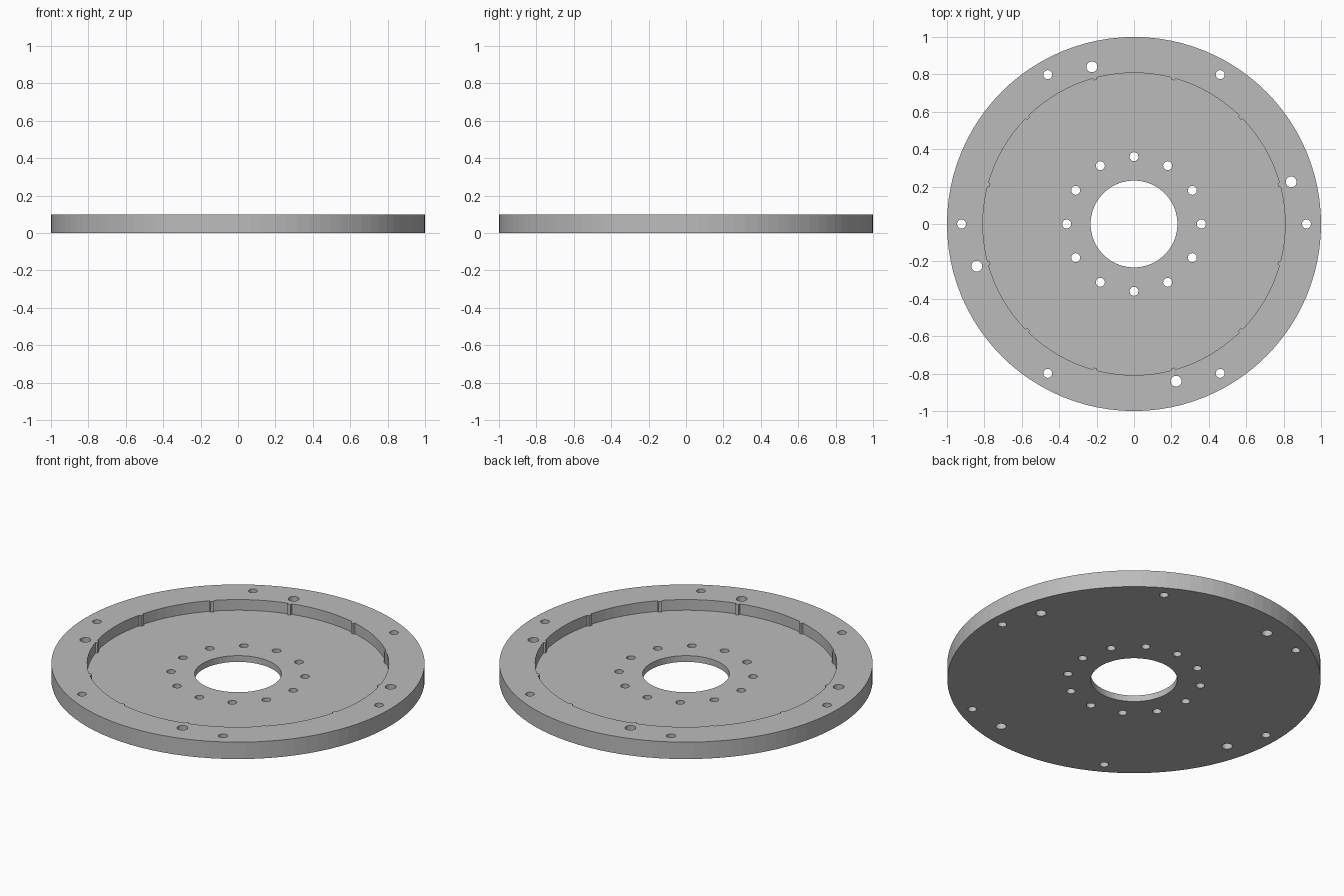
import bpy, bmesh
from math import cos, sin, radians, pi

cube = bpy.data.objects.get("Cube")
if cube:
    bpy.data.objects.remove(cube, do_unlink=True)

HEIGHT, FLOOR = 0.1, 0.037

metal = bpy.data.materials.new("grey metal")
metal.use_nodes = True
metal.diffuse_color = (0.5, 0.5, 0.5, 1)
metal.node_tree.nodes["Principled BSDF"].inputs["Base Color"].default_value = (0.5, 0.5, 0.5, 1)


def circle(radius, sides, cx=0, cy=0):
    return [(cx + radius * cos(2 * pi * i / sides), cy + radius * sin(2 * pi * i / sides))
            for i in range(sides)]


def prisms(name, outlines, z0, z1):
    """Extrude each closed outline from z0 to z1, all in one object."""
    bm = bmesh.new()
    for outline in outlines:
        low = [bm.verts.new((x, y, z0)) for x, y in outline]
        high = [bm.verts.new((x, y, z1)) for x, y in outline]
        bm.faces.new(low[::-1])
        bm.faces.new(high)
        for i in range(len(low)):
            j = (i + 1) % len(low)
            bm.faces.new((low[i], low[j], high[j], high[i]))
    mesh = bpy.data.meshes.new(name)
    bm.to_mesh(mesh)
    bm.free()
    mesh.materials.append(metal)
    obj = bpy.data.objects.new(name, mesh)
    bpy.context.collection.objects.link(obj)
    return obj


def cut(target, cutter):
    cutter.hide_render = True
    mod = target.modifiers.new(cutter.name, 'BOOLEAN')
    mod.operation, mod.solver, mod.object = 'DIFFERENCE', 'EXACT', cutter
    bpy.context.view_layer.objects.active = target
    bpy.ops.object.modifier_apply(modifier=mod.name)
    bpy.data.objects.remove(cutter, do_unlink=True)


def bolt_ring(count, ring_radius, hole_radius, start=0):
    angles = [radians(start + 360 * i / count) for i in range(count)]
    return [circle(hole_radius, 24, ring_radius * cos(a), ring_radius * sin(a)) for a in angles]


# Round plate
plate = prisms("flange_plate", [circle(1, 96)], 0, HEIGHT)

# Shallow recess whose wall carries twelve small ribs
recess = []
for k in range(12):
    rib = 15 + 30 * k
    for offset, r in ((-0.9, 0.808), (-0.7, 0.797), (0.7, 0.797), (0.9, 0.808)):
        recess.append((r, rib + offset))
    recess += [(0.808, rib + 3.75 * i) for i in range(1, 8)]
recess = [(r * cos(radians(a)), r * sin(radians(a))) for r, a in recess]
cut(plate, prisms("recess_cutter", [recess], FLOOR, HEIGHT + 0.1))

# Centre bore and the bolt holes
holes = [circle(0.232, 72)]
holes += bolt_ring(12, 0.36, 0.024)
holes += bolt_ring(6, 0.922, 0.024)
holes += bolt_ring(4, 0.87, 0.029, 15)
cut(plate, prisms("hole_cutter", holes, -0.1, HEIGHT + 0.1))
